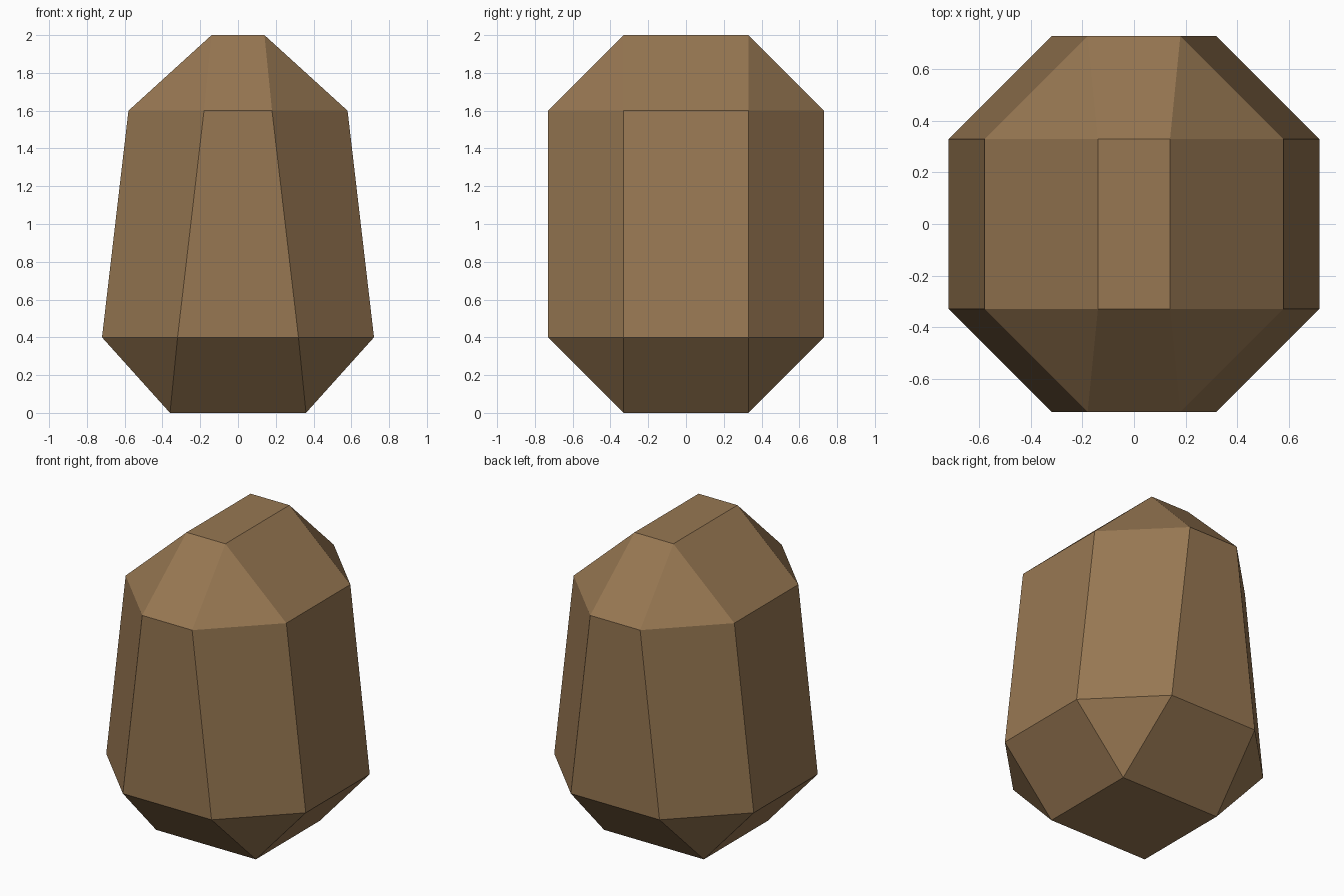
import bpy
import bmesh

cube = bpy.data.objects.get("Cube")
if cube:
    bpy.data.objects.remove(cube, do_unlink=True)

# Single earthy brown
brown = bpy.data.materials.new("stone_brown")
brown.use_nodes = True
colour = (0.31, 0.185, 0.085, 1.0)
brown.diffuse_color = colour
brown.node_tree.nodes["Principled BSDF"].inputs["Base Color"].default_value = colour

SIDE_Y = 0.33  # half depth of the side panels


def ring(bm, z, side_x, front_x, front_y):
    """Eight-sided section, counter-clockwise from the right-hand +x panel."""
    quarter = [(side_x, SIDE_Y), (front_x, front_y)]
    half = quarter + [(-x, y) for x, y in reversed(quarter)]
    outline = half + [(-x, -y) for x, y in half]
    return [bm.verts.new((x, y, z)) for x, y in outline]


# Stone body: tapered octagon whose ends close to rectangles
bm = bmesh.new()
rings = [
    ring(bm, 0.0, 0.36, 0.36, SIDE_Y),
    ring(bm, 0.4, 0.72, 0.32, 0.73),
    ring(bm, 1.6, 0.58, 0.18, 0.73),
    ring(bm, 2.0, 0.14, 0.14, SIDE_Y),
]
for low, high in zip(rings, rings[1:]):
    for i in range(8):
        j = (i + 1) % 8
        bm.faces.new((low[i], low[j], high[j], high[i]))
bm.faces.new(reversed(rings[0]))
bm.faces.new(rings[-1])

# Merge the doubled end corners so the corner facets become triangles
bmesh.ops.remove_doubles(bm, verts=bm.verts, dist=0.001)
bmesh.ops.recalc_face_normals(bm, faces=bm.faces)

mesh = bpy.data.meshes.new("stone")
bm.to_mesh(mesh)
bm.free()
mesh.materials.append(brown)
stone = bpy.data.objects.new("stone", mesh)
bpy.context.collection.objects.link(stone)
